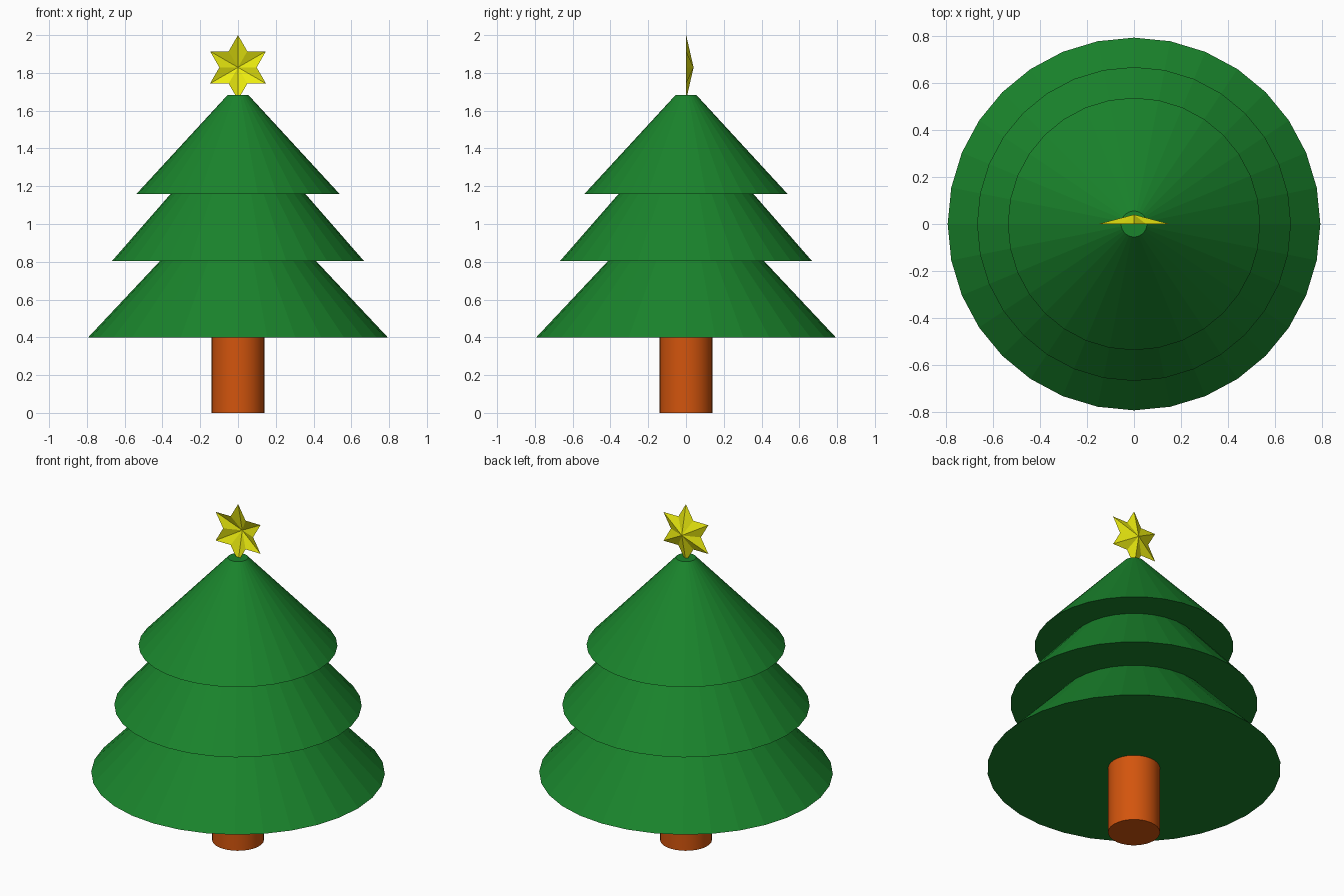
import bpy, bmesh, math

if "Cube" in bpy.data.objects:
    bpy.data.objects.remove(bpy.data.objects["Cube"])


def material(name, color):
    m = bpy.data.materials.new(name)
    m.diffuse_color = (*color, 1)
    m.use_nodes = True
    m.node_tree.nodes["Principled BSDF"].inputs["Base Color"].default_value = m.diffuse_color
    return m


green = material("needles_green", (0.01, 0.23, 0.025))
brown = material("bark_orange", (0.65, 0.09, 0.004))
yellow = material("star_yellow", (0.85, 0.85, 0.005))


def frustum(name, r1, r2, z1, z2, mat):
    bpy.ops.mesh.primitive_cone_add(vertices=32, radius1=r1, radius2=r2,
                                    depth=z2 - z1, location=(0, 0, (z1 + z2) / 2))
    ob = bpy.context.object
    ob.name = name
    ob.data.materials.append(mat)
    return ob


# Trunk
frustum("trunk", 0.14, 0.14, 0, 0.41, brown)
bpy.ops.object.shade_smooth_by_angle(angle=math.radians(30))

# Three tiers of branches, each a faceted truncated cone
frustum("lower_branches", 0.793, 0.055, 0.40, 1.185, green)
frustum("middle_branches", 0.668, 0.055, 0.803, 1.505, green)
frustum("upper_branches", 0.537, 0.055, 1.16, 1.683, green)

# Star: an open six-pointed shell with its centre pushed to the back
bm = bmesh.new()
R, cz = 0.171, 1.829
centre = bm.verts.new((0, 0.04, cz))
rim = []
for i in range(12):
    r = R if i % 2 == 0 else R / math.sqrt(3)
    a = math.pi / 2 + i * math.pi / 6
    rim.append(bm.verts.new((r * math.cos(a), 0.001, cz + r * math.sin(a))))
for i in range(12):
    bm.faces.new((centre, rim[(i + 1) % 12], rim[i]))
bm.normal_update()
if sum(f.normal.y for f in bm.faces) < 0:
    bmesh.ops.reverse_faces(bm, faces=bm.faces[:])
mesh = bpy.data.meshes.new("star")
bm.to_mesh(mesh)
bm.free()
mesh.materials.append(yellow)
bpy.context.collection.objects.link(bpy.data.objects.new("star", mesh))
